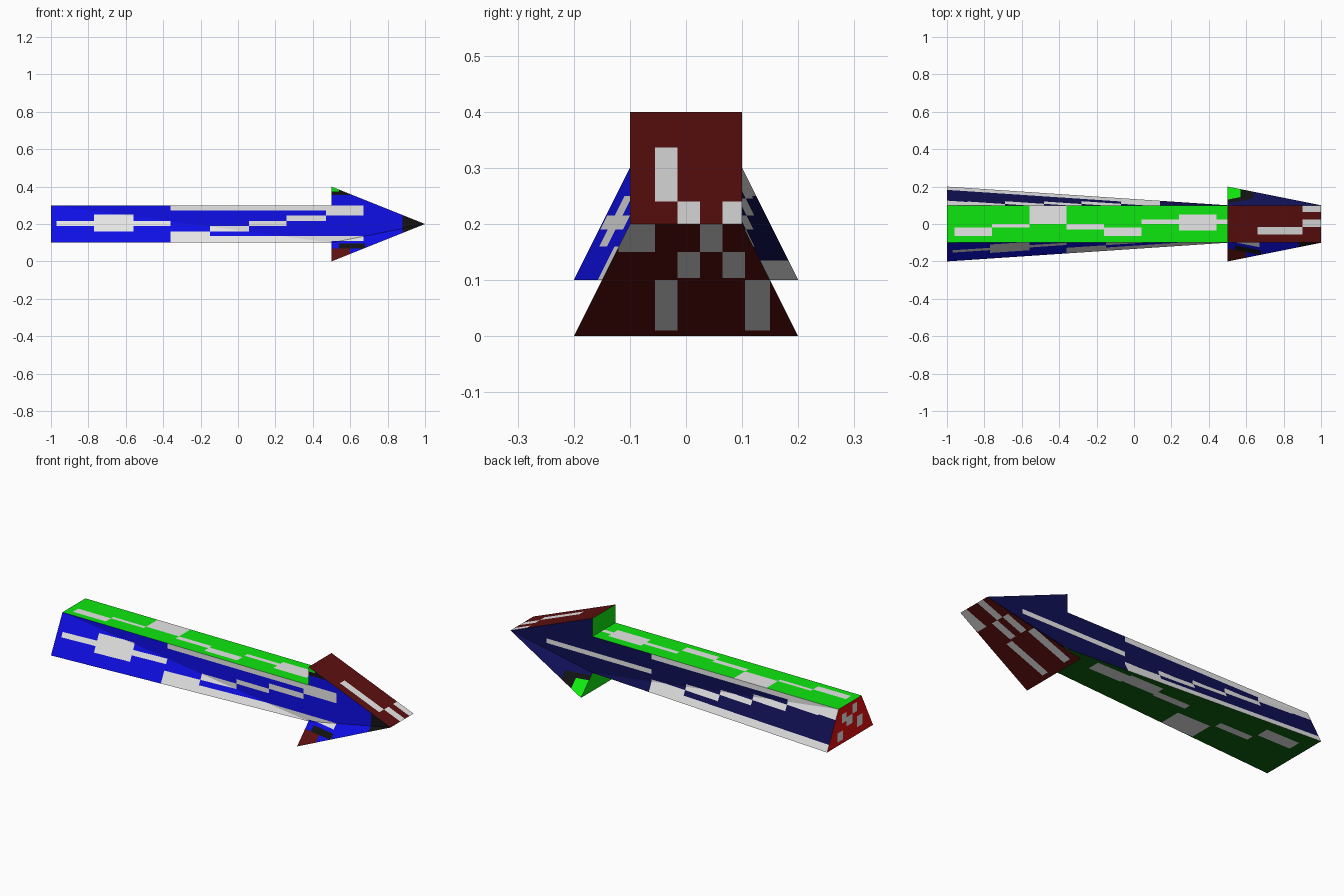
import bpy, bmesh
from mathutils import Vector

if "Cube" in bpy.data.objects:
    bpy.data.objects.remove(bpy.data.objects["Cube"])

# Flat colours (linear)
COLOURS = {
    "blue": (0.005, 0.005, 0.88), "navy": (0.005, 0.005, 0.09),
    "green": (0.005, 0.85, 0.005), "dark green": (0.005, 0.12, 0.005),
    "red": (0.85, 0.005, 0.005), "dark red": (0.11, 0.005, 0.005),
    "white": (0.85, 0.85, 0.85), "black": (0.006, 0.006, 0.006),
}
NAMES = list(COLOURS)
MATS = []
for name, rgb in COLOURS.items():
    m = bpy.data.materials.new(name)
    m.diffuse_color = (*rgb, 1)
    m.use_nodes = True
    m.node_tree.nodes["Principled BSDF"].inputs["Base Color"].default_value = m.diffuse_color
    MATS.append(m)


def panel(name, polys, outward, base, axes, patches):
    """Flat panel; each patch (u0, u1, v0, v1, colour) is cut into its faces."""
    bm = bmesh.new()
    for pts in polys:
        pts = [Vector(p) for p in pts]
        n = (pts[1] - pts[0]).cross(pts[2] - pts[0])
        if n.dot(Vector(outward)) < 0:
            pts.reverse()
        bm.faces.new([bm.verts.new(p) for p in pts])
    bmesh.ops.remove_doubles(bm, verts=bm.verts, dist=1e-5)
    for u0, u1, v0, v1, _ in patches:
        for axis, value in ((axes[0], u0), (axes[0], u1), (axes[1], v0), (axes[1], v1)):
            co = Vector()
            co[axis] = value
            no = Vector()
            no[axis] = 1
            bmesh.ops.bisect_plane(bm, geom=bm.verts[:] + bm.edges[:] + bm.faces[:],
                                   dist=1e-5, plane_co=co, plane_no=no)
    for f in bm.faces:
        c = f.calc_center_median()
        u, v = c[axes[0]], c[axes[1]]
        f.material_index = NAMES.index(base)
        for u0, u1, v0, v1, col in patches:
            if u0 < u < u1 and v0 < v < v1:
                f.material_index = NAMES.index(col)
    me = bpy.data.meshes.new(name)
    bm.to_mesh(me)
    bm.free()
    for m in MATS:
        me.materials.append(m)
    bpy.context.collection.objects.link(bpy.data.objects.new(name, me))


def quad(x0, w0, z0, x1, w1, z1):
    """Four-sided face symmetric in y between two edges of half width w0 and w1."""
    return [(x0, -w0, z0), (x0, w0, z0), (x1, w1, z1), (x1, -w1, z1)]


def side(s):
    """Side silhouette of the arrow, s = -1 front or +1 back."""
    A, B, C = (-1, .1*s, .3), (-1, .2*s, .1), (.5, .1*s, .1)
    D, E, F, G = (.5, .2*s, 0), (1, .1*s, .2), (.5, .1*s, .4), (.5, .1*s, .3)
    return [(A, B, C), (A, C, G), (C, D, E), (C, E, G), (G, E, F)]


W = "white"
# Stepped streaks shared by both sides
streaks = [(-.36, .5, .272, .3), (.47, .67, .245, .3), (.26, .47, .215, .245),
           (.06, .26, .19, .215), (-.15, .06, .16, .19), (-.36, -.15, .1, .16),
           (-.15, .5, .1, .135)]

# Front side
panel("front_side", side(-1), (0, -1, 0), "blue", (0, 2),
      [(*r, W) for r in streaks] +
      [(-.97, -.77, .19, .215, W), (-.77, -.56, .16, .25, W), (-.56, -.36, .19, .215, W),
       (.5, .67, .11, .135, W), (.88, 1, .1, .3, "black"),
       (.5, .6, .355, .4, "black"), (.5, .54, .375, .4, "green"),
       (.54, .68, .07, .095, "black"), (.5, .6, 0, .07, "dark red")])

# Back side, streaks run the other way
panel("back_side", side(1), (0, 1, 0), "navy", (0, 2),
      [(max(-.22 - x1, -1), -.22 - x0, z0, z1, W) for x0, x1, z0, z1 in streaks] +
      [(-1, -.72, .25, .3, W), (-1, -.7, .1, .135, W), (.14, .78, .19, .215, W),
       (.5, .64, 0, .09, "black"), (.5, .57, 0, .07, "green")])

# Shaft top and underside
panel("shaft_top", [quad(-1, .1, .3, .5, .1, .3)], (0, 0, 1), "green", (0, 1),
      [(-.96, -.76, -.065, -.02, W), (-.76, -.56, -.02, 0, W), (-.56, -.36, 0, .1, W),
       (-.36, -.16, -.03, 0, W), (-.16, .04, -.065, -.02, W), (.04, .24, 0, .025, W),
       (.24, .44, -.035, .05, W), (.44, .5, 0, .025, W)])
panel("shaft_underside", [quad(-1, .2, .1, .5, .1, .1)], (0, 0, -1), "dark green", (0, 1),
      [(-.93, -.73, .05, .12, W), (-.72, -.52, -.015, .025, W), (-.5, -.3, -.16, -.03, W),
       (-.3, -.1, .02, .06, W), (-.1, .1, .03, .1, W), (.1, .3, .02, .09, W)])

# Shaft tail end
panel("shaft_end", [quad(-1, .2, .1, -1, .1, .3)], (-1, 0, 0), "red", (1, 2),
      [(-.06, -.02, .23, .28, W), (-.02, .03, .18, .23, W), (.03, .07, .21, .26, W),
       (.06, .11, .12, .17, W), (-.11, -.06, .14, .2, W)])

# Arrow head slopes
panel("head_top", [quad(.5, .1, .4, 1, .1, .2)], (0, 0, 1), "dark red", (0, 1),
      [(.66, .9, -.055, -.015, W), (.9, 1, -.015, .025, W), (.9, 1, .065, .1, W)])
panel("head_underside", [quad(.5, .2, 0, 1, .1, .2)], (0, 0, -1), "dark red", (0, 1),
      [(.875, 1, -.12, -.055, W), (.875, 1, .025, .065, W), (.76, .875, -.015, .025, W),
       (.76, .875, .065, .105, W), (.525, .75, -.055, -.015, W), (.525, .75, .105, .15, W)])

# Rear shoulders of the head
panel("upper_shoulder", [quad(.5, .1, .3, .5, .1, .4)], (-1, 0, 0), "green", (1, 2), [])
panel("lower_shoulder", [quad(.5, .2, 0, .5, .1, .1)], (-1, 0, 0), "green", (1, 2), [])
